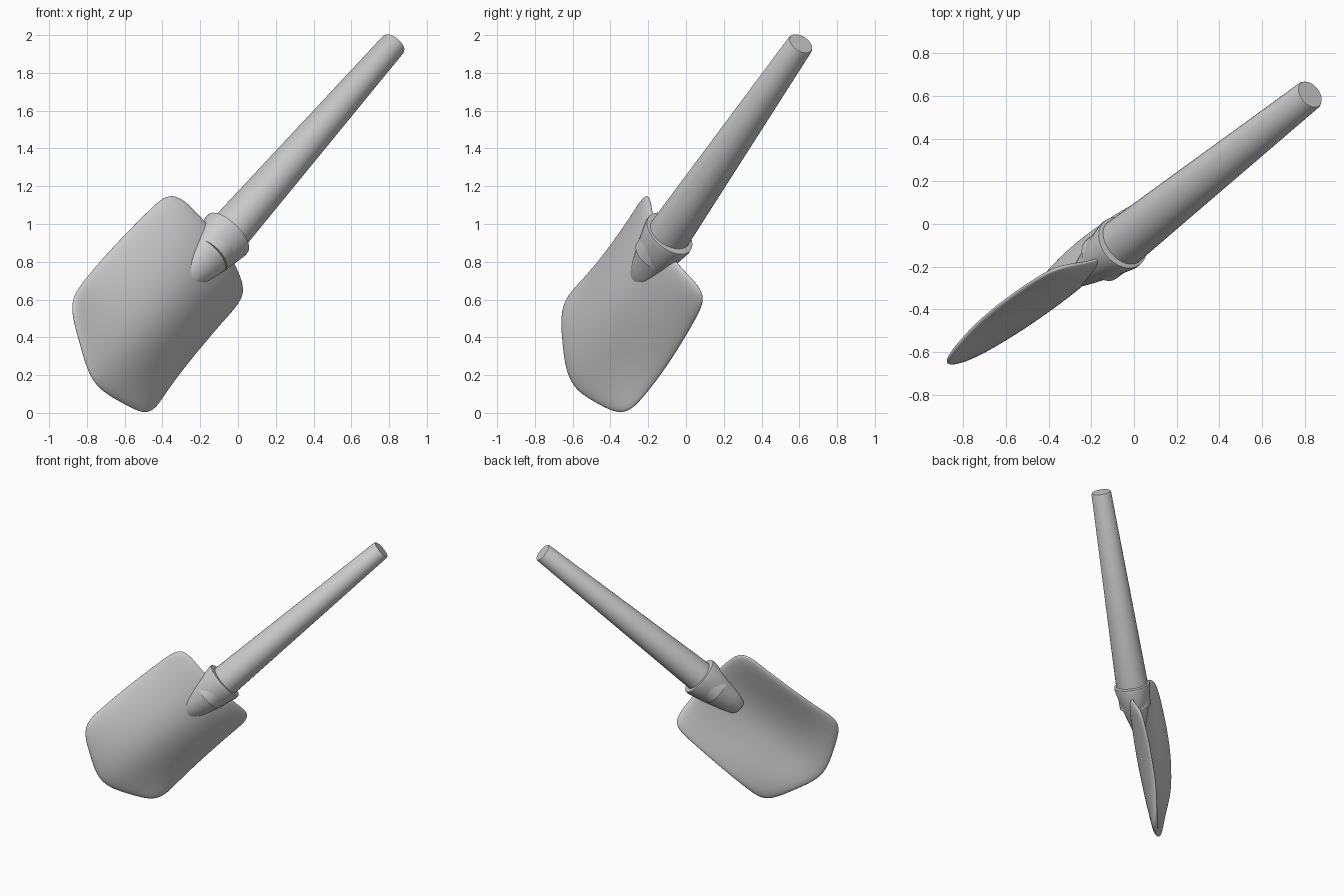
import bpy, math
from mathutils import Matrix, Vector

if "Cube" in bpy.data.objects:
    bpy.data.objects.remove(bpy.data.objects["Cube"])

# Shovel frame: local x along the handle, y across the blade, z out of the convex face
yaw, pitch = math.radians(38.3), math.radians(41.9)
h = Vector((math.cos(yaw), math.sin(yaw), 0))
up = Vector((0, 0, 1))
u = h * math.cos(pitch) + up * math.sin(pitch)
w = -h * math.sin(pitch) + up * math.cos(pitch)
n = u.cross(w)
FRAME = Matrix((u, w, n)).transposed().to_4x4()
FRAME.translation = h * -0.073 + up * 0.97
AXIS = 0.035  # offset of the handle axis from the blade plane


def make(name, verts, faces):
    me = bpy.data.meshes.new(name)
    me.from_pydata([FRAME @ Vector(v) for v in verts], [], faces)
    ob = bpy.data.objects.new(name, me)
    bpy.context.collection.objects.link(ob)
    return ob


def smooth(ob, angle):
    bpy.ops.object.select_all(action='DESELECT')
    ob.select_set(True)
    bpy.context.view_layer.objects.active = ob
    bpy.ops.object.shade_smooth_by_angle(angle=math.radians(angle))


def loft(name, profile, seg=32):
    """Elliptical rings (position, half width, half depth) on the handle axis, capped."""
    verts, faces = [], []
    for a, ry, rz in profile:
        for i in range(seg):
            t = 2 * math.pi * i / seg
            verts.append((a, ry * math.cos(t), AXIS + rz * math.sin(t)))
    for k in range(len(profile) - 1):
        for i in range(seg):
            j = (i + 1) % seg
            faces.append((k * seg + i, k * seg + j, (k + 1) * seg + j, (k + 1) * seg + i))
    faces.append(tuple(reversed(range(seg))))
    last = (len(profile) - 1) * seg
    faces.append(tuple(range(last, last + seg)))
    ob = make(name, verts, faces)
    smooth(ob, 40)
    return ob


# Tapered round handle
loft("handle", [(-0.2, 0.115, 0.115), (-0.03, 0.113, 0.118),
                (1.465, 0.07, 0.073), (1.475, 0.066, 0.068)])

# Conical socket that runs into the blade
loft("socket", [(-0.42, 0.045, 0.025), (-0.4, 0.065, 0.04), (-0.32, 0.092, 0.065),
                (-0.18, 0.125, 0.105), (-0.05, 0.15, 0.133),
                (-0.03, 0.148, 0.132), (-0.025, 0.1, 0.1)])

# Dished blade: coarse cage, thickened and subdivided
ROWS = 6
cols = [-1, -0.5, 0, 0.5, 1]
top = {0: -0.09, 0.5: -0.09, 1: -0.085}
tip = {0: -1.25, 0.5: -1.145, 1: -1.04}
crown = [0.055, 0.07, 0.075, 0.065, 0.045, 0.005]   # centre line height
depth = [0.12, 0.16, 0.175, 0.165, 0.125, 0.04]     # drop towards the edges
verts, faces = [], []
for r in range(ROWS):
    s = r / (ROWS - 1)
    half = 0.385 + 0.035 * s
    for t in cols:
        a = top[abs(t)] * (1 - s) + tip[abs(t)] * s
        verts.append((a, half * t, crown[r] - depth[r] * abs(t) ** 1.7))
m = len(cols)
for r in range(ROWS - 1):
    for c in range(m - 1):
        i = r * m + c
        faces.append((i, i + m, i + m + 1, i + 1))
blade = make("blade", verts, faces)
solid = blade.modifiers.new("thickness", 'SOLIDIFY')
solid.thickness = 0.05
solid.offset = 0
sub = blade.modifiers.new("rounding", 'SUBSURF')
sub.levels = sub.render_levels = 3
for p in blade.data.polygons:
    p.use_smooth = True
